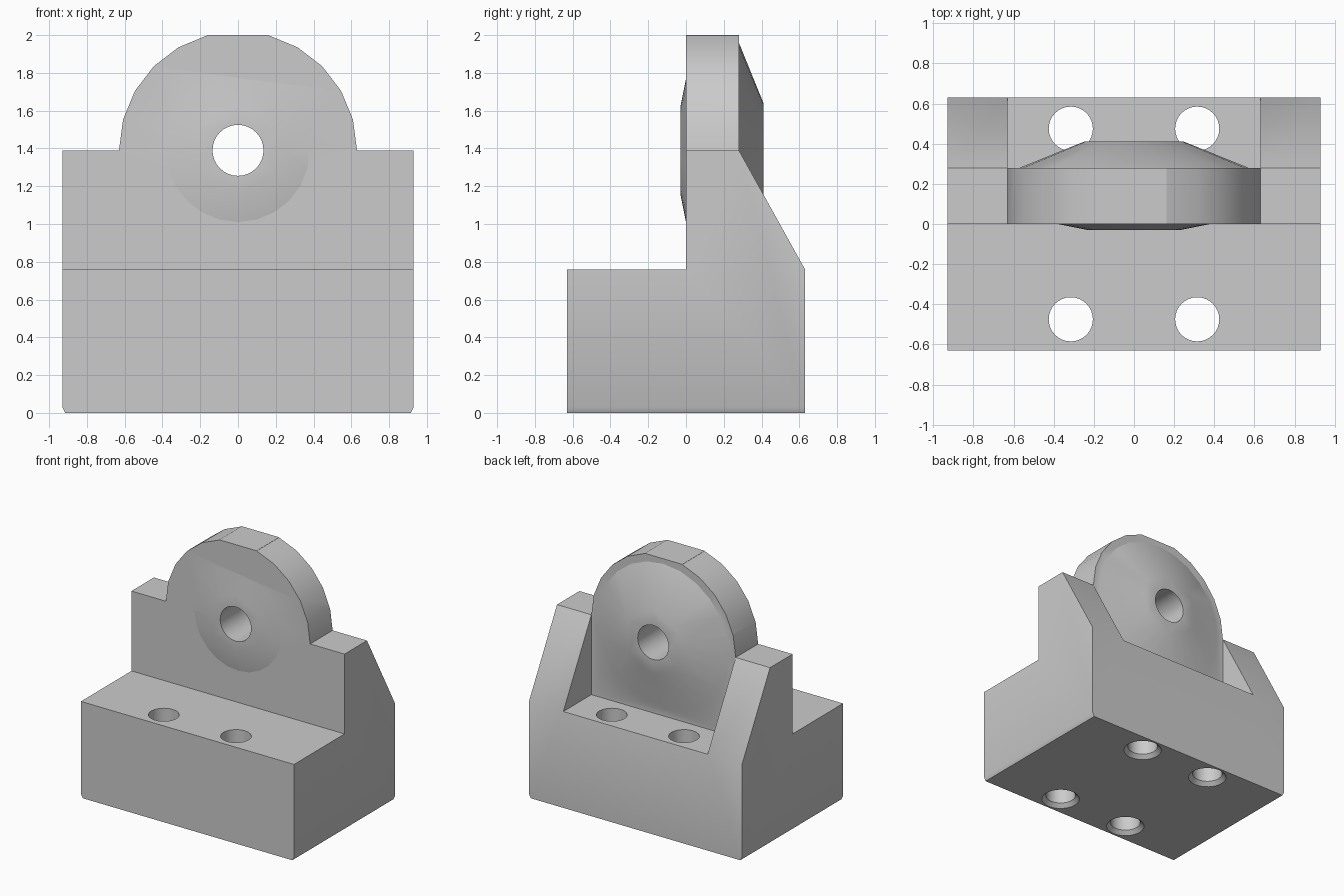
import bpy, bmesh
from math import pi, radians, sin, cos
from mathutils import Matrix, Vector

cube = bpy.data.objects.get("Cube")
if cube:
    bpy.data.objects.remove(cube, do_unlink=True)

grey = bpy.data.materials.new("plain_grey")
grey.use_nodes = True
colour = (0.6, 0.6, 0.6, 1)
grey.diffuse_color = colour
grey.node_tree.nodes["Principled BSDF"].inputs["Base Color"].default_value = colour

HALF_W, HALF_D, DECK = 0.93, 0.63, 0.76   # block half width, half depth, deck height
WALL, AXIS, ARCH = 0.28, 1.39, 0.63       # wall thickness, bore height, arch radius


def add_object(name, bm):
    bmesh.ops.recalc_face_normals(bm, faces=bm.faces[:])
    mesh = bpy.data.meshes.new(name)
    bm.to_mesh(mesh)
    bm.free()
    mesh.materials.append(grey)
    obj = bpy.data.objects.new(name, mesh)
    bpy.context.collection.objects.link(obj)
    return obj


def prism(name, points, place, start, end):
    """Extrude a flat outline; place(u, v, w) maps outline and depth to xyz."""
    bm = bmesh.new()
    face = bm.faces.new([bm.verts.new(place(u, v, start)) for u, v in points])
    new = bmesh.ops.extrude_face_region(bm, geom=[face])["geom"]
    shift = Vector(place(0, 0, end)) - Vector(place(0, 0, start))
    bmesh.ops.translate(bm, vec=shift, verts=[g for g in new if isinstance(g, bmesh.types.BMVert)])
    return add_object(name, bm)


def turned(name, profile, matrix, sides):
    """Closed turned solid from (radius, height) pairs along local z."""
    bm = bmesh.new()
    rings = [[bm.verts.new(matrix @ Vector((r * cos(2 * pi * i / sides), r * sin(2 * pi * i / sides), h)))
              for i in range(sides)] for r, h in profile]
    for low, high in zip(rings, rings[1:]):
        for i in range(sides):
            j = (i + 1) % sides
            bm.faces.new((low[i], low[j], high[j], high[i]))
    bm.faces.new(rings[0])
    bm.faces.new(rings[-1])
    return add_object(name, bm)


def combine(body, tool, operation):
    mod = body.modifiers.new(tool.name, 'BOOLEAN')
    mod.operation, mod.solver, mod.object = operation, 'EXACT', tool
    bpy.context.view_layer.objects.active = body
    bpy.ops.object.modifier_apply(modifier=mod.name)
    bpy.data.objects.remove(tool, do_unlink=True)


def side_on(u, v, w):
    return (w, u, v)


def front_on(u, v, w):
    return (u, w, v)


# Block, wall and sloping ribs from one side profile
side = [(-HALF_D, 0), (HALF_D, 0), (HALF_D, DECK), (WALL, AXIS),
        (WALL, 2), (0, 2), (0, DECK), (-HALF_D, DECK)]
body = prism("bearing_block", side, side_on, -HALF_W, HALF_W)

# Shoulders around the arch, and bottom side chamfers
arc = [(ARCH * cos(radians(a)), min(AXIS + ARCH * sin(radians(a)), 2)) for a in range(0, 76, 15)]
corner = [(1.1, AXIS)] + arc + [(arc[-1][0], 2.1), (1.1, 2.1)]
chamfer = [(HALF_W - 0.015, 0), (HALF_W, 0.03), (1.1, 0.03), (1.1, -0.1), (HALF_W - 0.015, -0.1)]
for s in (-1, 1):
    for name, outline in (("shoulder_cut", corner), ("chamfer_cut", chamfer)):
        combine(body, prism(name, [(s * x, z) for x, z in outline], front_on, -1, 1), 'DIFFERENCE')

# Rear pocket between the ribs
pocket = [(WALL, DECK), (0.8, DECK), (0.8, 1.6), (WALL, 1.6)]
combine(body, prism("pocket_cut", pocket, side_on, -ARCH, ARCH), 'DIFFERENCE')

# Tapered hub bosses on both wall faces, then the bore
to_back = Matrix.Translation((0, 0, AXIS)) @ Matrix.Rotation(-pi / 2, 4, 'X')
hub = [(0.23, -0.03), (0.38, 0), (0.38, 0.14), (0.57, 0.14), (0.57, WALL), (0.25, 0.41)]
combine(body, turned("hub", hub, to_back, 24), 'UNION')
combine(body, turned("bore_cut", [(0.135, -0.5), (0.135, 0.8)], to_back, 32), 'DIFFERENCE')

# Four vertical bolt holes, countersunk underneath
bolt = [(0.17, -0.03), (0.14, 0), (0.11, 0.03), (0.11, 1)]
for x in (-0.315, 0.315):
    for y in (-0.475, 0.475):
        combine(body, turned("bolt_cut", bolt, Matrix.Translation((x, y, 0)), 32), 'DIFFERENCE')

# Flat faces with sharp corners, smooth arch, hub and holes
bpy.ops.object.select_all(action='DESELECT')
body.select_set(True)
bpy.context.view_layer.objects.active = body
bpy.ops.object.shade_smooth_by_angle(angle=radians(30))
